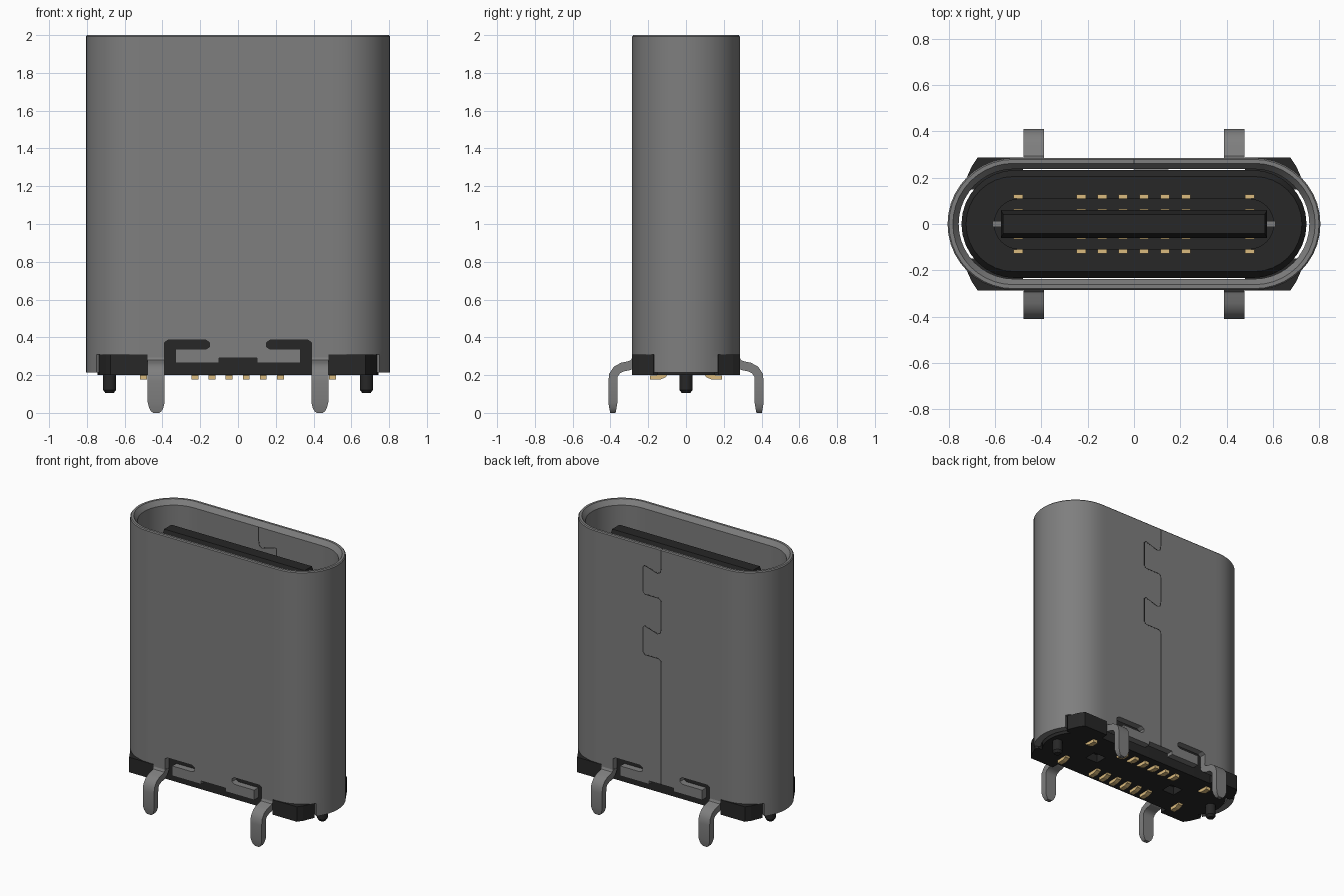
import bpy, bmesh, math
from mathutils import Vector

if "Cube" in bpy.data.objects:
    bpy.data.objects.remove(bpy.data.objects["Cube"])


def material(name, rgb):
    m = bpy.data.materials.new(name)
    m.use_nodes = True
    m.diffuse_color = (*rgb, 1)
    m.node_tree.nodes["Principled BSDF"].inputs["Base Color"].default_value = (*rgb, 1)
    return m


STEEL = material("shell grey", (0.21, 0.21, 0.21))
BLACK = material("plastic black", (0.02, 0.02, 0.02))
GOLD = material("contact gold", (0.71, 0.50, 0.21))
SEAM = material("seam dark grey", (0.03, 0.03, 0.03))


def finish(name, bm, mat):
    bmesh.ops.recalc_face_normals(bm, faces=bm.faces)
    mesh = bpy.data.meshes.new(name)
    bm.to_mesh(mesh)
    bm.free()
    ob = bpy.data.objects.new(name, mesh)
    bpy.context.collection.objects.link(ob)
    mesh.materials.append(mat)
    return ob


def smooth(ob):
    bpy.ops.object.select_all(action='DESELECT')
    ob.select_set(True)
    bpy.context.view_layer.objects.active = ob
    bpy.ops.object.shade_smooth_by_angle(angle=math.radians(32))


def bridge(bm, rings):
    """Skin a list of equal-length point rings and cap both ends."""
    vs = [[bm.verts.new(p) for p in r] for r in rings]
    n = len(vs[0])
    for a, b in zip(vs, vs[1:]):
        for i in range(n):
            j = (i + 1) % n
            bm.faces.new((a[i], a[j], b[j], b[i]))
    bm.faces.new(vs[0])
    bm.faces.new(vs[-1])


def stadium(hx, hy, z, n=16):
    pts = []
    for side in (0, 1):
        cx = (hx - hy) * (1 - 2 * side)
        for i in range(n + 1):
            a = -math.pi / 2 + math.pi * (side + i / n)
            pts.append((cx + hy * math.cos(a), hy * math.sin(a), z))
    return pts


def prism(bm, pts, z0, z1):
    bridge(bm, [[(x, y, z) for x, y in pts] for z in (z0, z1)])


def box(bm, x0, x1, y0, y1, z0, z1):
    prism(bm, [(x0, y0), (x1, y0), (x1, y1), (x0, y1)], z0, z1)


def strip(bm, x, side, path):
    """Bent flat strip; path entries are y, z, half width, half thickness."""
    rings = []
    for i, (y, z, w, t) in enumerate(path):
        a, b = path[max(i - 1, 0)], path[min(i + 1, len(path) - 1)]
        d = Vector((b[0] - a[0], b[1] - a[1])).normalized()
        ny, nz = -d.y * t, d.x * t
        rings.append([(x + sx * w, side * (y + s * ny), z + s * nz)
                      for sx, s in ((-1, -1), (1, -1), (1, 1), (-1, 1))])
    bridge(bm, rings)


# Shell outline: centre-line x, then outward direction, walked once round
CX, R = 0.52, 0.285
quarter = [(x, 0, -1) for x in (0, 0.05, 0.1, 0.15, 0.17, 0.33, 0.37, 0.39, 0.48)]
quarter += [(CX, math.cos(math.radians(a)), -math.sin(math.radians(a)))
            for a in (90, 81, 72, 63, 54, 45, 36.6, 27, 18, 9, 0)]
side = quarter + [(x, u, -v) for x, u, v in reversed(quarter[:-1])]
outline = side + [(-x, -u, v) for x, u, v in reversed(side[1:-1])]
# Shell heights with the inset of the outer and the inner skin
levels = [(z, 0, 0.048) for z in (0.215, 0.265, 0.29, 0.31, 0.337, 0.385, 1.965)]
levels += [(1.993, 0, 0.028), (2.0, 0.006, 0.023)]


def is_solid(x, y, z):
    """Openings along the bottom of the shell: slots, leg gaps and corners."""
    x, y = abs(x), abs(y)
    if x > 0.48:
        return y < 0.17 or z > 0.31
    if x > 0.39:
        return z > 0.29
    if x > 0.33:
        return z > 0.385
    if x > 0.15:
        return 0.265 < z < 0.337 or z > 0.385
    return z > (0.265 if x > 0.1 else 0.29)


def skin_point(i, j, inner):
    x, u, v = outline[i]
    z, r = levels[j][0], R - levels[j][1 + inner]
    if abs(x) in (0.15, 0.39):                     # rounded slot ends
        z += {0.337: 0.013, 0.385: -0.013}.get(z, 0)
    return Vector((x + r * u, r * v, z))


n, rows = len(outline), len(levels) - 1
cells = set()
for i in range(n):
    for j in range(rows):
        a, b = skin_point(i, j, 0), skin_point((i + 1) % n, j, 0)
        if is_solid((a.x + b.x) / 2, (a.y + b.y) / 2, (levels[j][0] + levels[j + 1][0]) / 2):
            cells.add((i, j))

# Steel shell: outer and inner skins joined along every open edge
bm = bmesh.new()
verts = {}


def vert(i, j, inner):
    key = (i % n, j, inner)
    if key not in verts:
        verts[key] = bm.verts.new(skin_point(*key))
    return verts[key]


for i, j in sorted(cells):
    corners = [(i, j), (i + 1, j), (i + 1, j + 1), (i, j + 1)]
    for inner in (0, 1):
        bm.faces.new([vert(*c, inner) for c in corners])
    beside = [(i, j - 1), ((i + 1) % n, j), (i, j + 1), ((i - 1) % n, j)]
    for k, cell in enumerate(beside):
        if cell not in cells:
            p, q = corners[k], corners[(k + 1) % 4]
            bm.faces.new((vert(*p, 0), vert(*q, 0), vert(*q, 1), vert(*p, 1)))
smooth(finish("shell", bm, STEEL))

# Four bent solder legs with narrowed tips
leg_path = [(0.261, 0.292, .045, .024), (0.265, 0.278, .045, .024),
            (0.278, 0.26, .045, .024), (0.30, 0.25, .045, .024), (0.335, 0.243, .045, .024),
            (0.365, 0.228, .045, .024), (0.384, 0.2, .045, .024), (0.387, 0.165, .045, .024),
            (0.387, 0.055, .045, .024), (0.387, 0.025, .037, .019), (0.387, 0.008, .027, .016),
            (0.387, 0.0, .016, .014)]
for sx, xn in ((1, "left"), (-1, "right")):
    for sy, yn in ((1, "back"), (-1, "front")):
        bm = bmesh.new()
        strip(bm, sx * 0.433, sy, leg_path)
        smooth(finish(f"{yn}_{xn}_leg", bm, STEEL))

# Interlocking seam on the back wall, drawn on the outer and inner faces
seam = []
for z in (1.85, 1.41):
    seam += [(0, z + 0.02), (0.006, z - 0.02), (0.03, z - 0.032), (0.135, z), (0.145, z - 0.012),
             (0.145, z - 0.195), (0.132, z - 0.21), (0.02, z - 0.21), (0.004, z - 0.22), (0, z - 0.24)]
for name, y0, y1, top in (("outer_seam", 0.282, 0.2858, 1.993), ("inner_seam", 0.2362, 0.24, 1.964)):
    bm = bmesh.new()
    path = [(0, top)] + seam + [(0, 0.29)]
    rings = []
    for i, (x, z) in enumerate(path):
        a, b = path[max(i - 1, 0)], path[min(i + 1, len(path) - 1)]
        d = Vector((b[0] - a[0], b[1] - a[1])).normalized() * 0.0032
        rings.append([(x + s * d.y, y, z - s * d.x)
                      for s, y in ((-1, y0), (1, y0), (1, y1), (-1, y1))])
    bridge(bm, rings)
    finish(name, bm, SEAM)
bm = bmesh.new()
box(bm, -0.003, 0.003, 0.262, 0.279, 1.995, 2.0008)
finish("rim_seam", bm, SEAM)

# Insulator body inside the shell with a raised collar round the tongue
bm = bmesh.new()
bridge(bm, [stadium(*s) for s in ((0.745, 0.233, 0.2), (0.745, 0.233, 0.83), (0.725, 0.205, 0.86),
                                  (0.605, 0.11, 0.86), (0.605, 0.11, 1.02))])
insulator = finish("insulator", bm, BLACK)

# Two square recesses in the underside
bm = bmesh.new()
for sx in (-1, 1):
    box(bm, sx * 0.34 - 0.05, sx * 0.34 + 0.05, -0.045, 0.045, 0.1, 0.26)
cutter = finish("recess_cutter", bm, BLACK)
mod = insulator.modifiers.new("recesses", 'BOOLEAN')
mod.operation, mod.solver, mod.object = 'DIFFERENCE', 'EXACT', cutter
bpy.context.view_layer.objects.active = insulator
bpy.ops.object.modifier_apply(modifier=mod.name)
bpy.data.objects.remove(cutter)
smooth(insulator)

# Corner feet of the insulator
bm = bmesh.new()
foot = [(0.48, 0.15), (0.48, 0.287), (0.675, 0.287), (0.70, 0.25), (0.735, 0.172), (0.72, 0.15)]
for sx in (-1, 1):
    for sy in (-1, 1):
        prism(bm, [(sx * x, sy * y) for x, y in foot], 0.2, 0.309)
finish("corner_feet", bm, BLACK)

# Locating pegs
for sx, xn in ((1, "left"), (-1, "right")):
    bm = bmesh.new()
    bridge(bm, [[(sx * 0.68 + r * math.cos(i * math.pi / 10), r * math.sin(i * math.pi / 10), z)
                 for i in range(20)] for r, z in ((0.022, 0.105), (0.035, 0.122), (0.035, 0.21))])
    smooth(finish(f"{xn}_peg", bm, BLACK))

# Tongue with a tapered tip
bm = bmesh.new()
bridge(bm, [[(-hx, -hy, z), (hx, -hy, z), (hx, hy, z), (-hx, hy, z)]
            for hx, hy, z in ((0.575, 0.06, 0.9), (0.575, 0.06, 1.85), (0.565, 0.042, 1.905))])
finish("tongue", bm, BLACK)

# Steel latch edges on the tongue sides
bm = bmesh.new()
for sx in (-1, 1):
    box(bm, *sorted((sx * 0.56, sx * 0.61)), -0.014, 0.014, 0.95, 1.6)
finish("latch_edges", bm, STEEL)

# Gold contacts: tongue strips, shoulder pads and solder tails, both rows
columns = [-0.5] + [-0.228 + 0.0905 * i for i in range(6)] + [0.5]
tail = [(0.105, 0.215, .018, .012), (0.115, 0.198, .018, .012),
        (0.14, 0.188, .018, .012), (0.19, 0.187, .018, .011)]
strips, pads, tails = bmesh.new(), bmesh.new(), bmesh.new()
for x in columns:
    for sy in (-1, 1):
        box(strips, x - 0.02, x + 0.02, *sorted((sy * 0.058, sy * 0.065)), 0.95, 1.72)
        box(pads, x - 0.02, x + 0.02, *sorted((sy * 0.111, sy * 0.128)), 0.85, 0.868)
        strip(tails, x, sy, tail)
finish("tongue_contacts", strips, GOLD)
finish("shoulder_contacts", pads, GOLD)
finish("solder_tails", tails, GOLD)
